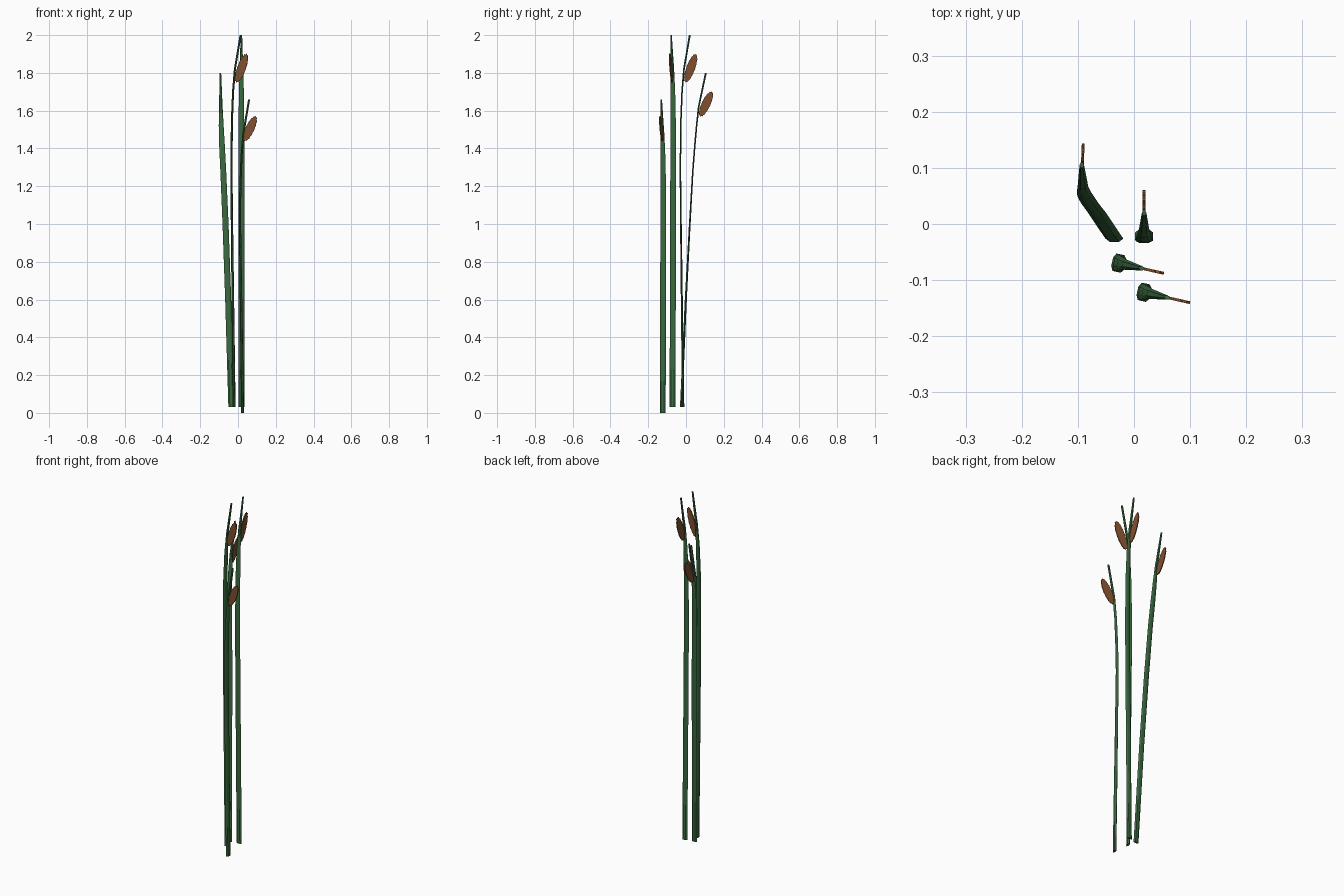
import bpy, bmesh, math
from mathutils import Vector

if "Cube" in bpy.data.objects:
    bpy.data.objects.remove(bpy.data.objects["Cube"])


def material(name, rgb):
    m = bpy.data.materials.new(name)
    m.diffuse_color = (*rgb, 1.0)
    m.use_nodes = True
    m.node_tree.nodes["Principled BSDF"].inputs["Base Color"].default_value = m.diffuse_color
    return m


GREEN = material("reed green", (0.042, 0.140, 0.050))
BROWN = material("seed brown", (0.215, 0.078, 0.027))


def finish(name, bm, mat):
    bmesh.ops.recalc_face_normals(bm, faces=bm.faces)
    me = bpy.data.meshes.new(name)
    bm.to_mesh(me)
    bm.free()
    me.materials.append(mat)
    ob = bpy.data.objects.new(name, me)
    bpy.context.collection.objects.link(ob)
    return ob


def stem(name, path, lean, sizes):
    """Flattened six-sided blade swept along path; lean = horizontal bend direction."""
    side = Vector((-lean.y, lean.x, 0))
    bm = bmesh.new()
    rings = []
    for p, (w, t) in zip(path, sizes):
        section = [(-.5, 0), (-.25, -.5), (.25, -.5), (.5, 0), (.25, .5), (-.25, .5)]
        rings.append([bm.verts.new(Vector(p) + side * (a * w) + lean * (b * t))
                      for a, b in section])
    for r0, r1 in zip(rings, rings[1:]):
        for i in range(6):
            j = (i + 1) % 6
            bm.faces.new((r0[i], r0[j], r1[j], r1[i]))
    bm.faces.new(rings[0])
    bm.faces.new(rings[-1])
    ob = finish(name, bm, GREEN)
    bpy.context.view_layer.objects.active = ob
    ob.select_set(True)
    bpy.ops.object.shade_smooth_by_angle(angle=math.radians(30))
    ob.select_set(False)


def seed_head(name, centre, lean, length, width, tilt):
    """Thin scalloped oval standing in the plane of the bend."""
    t = math.radians(tilt)
    up = lean * math.sin(t) + Vector((0, 0, math.cos(t)))
    out = lean * math.cos(t) - Vector((0, 0, math.sin(t)))
    side = Vector((-lean.y, lean.x, 0))
    bm = bmesh.new()
    n = 48
    outline = []
    for i in range(n):
        a = 2 * math.pi * i / n
        r = 1 + 0.035 * math.cos(a * 16)
        outline.append(Vector(centre) + up * (math.cos(a) * length / 2 * r)
                       + out * (math.sin(a) * width / 2 * r))
    front = [bm.verts.new(p + side * 0.0025) for p in outline]
    back = [bm.verts.new(p - side * 0.0025) for p in outline]
    bm.faces.new(front)
    bm.faces.new(back)
    for i in range(n):
        j = (i + 1) % n
        bm.faces.new((front[i], front[j], back[j], back[i]))
    finish(name, bm, BROWN)


# Upright reeds: bow slightly back, then curve over at the tip
SIZES = [(.032, .012), (.032, .011), (.032, .009), (.031, .008), (.030, .008),
         (.026, .008), (.019, .009), (.008, .010)]
OFFSETS = [.015, .009, .003, .0, .003, .009, .019, .050]
HEIGHTS = [0.03, 0.5, 1.0, 1.3, 1.55, 1.7, 1.82, 2.0]
east = Vector((0.975, -0.22, 0)).normalized()
north = Vector((0, 1, 0))

reeds = [("middle", Vector((-.035, -.068, 0)), east, 2.00, .03, 1.825, .158, 20),
         ("back", Vector((.018, -.030, 0)), north, 2.00, .03, 1.825, .158, 20),
         ("front", Vector((.010, -.120, 0)), east, 1.66, .00, 1.505, .142, 25)]
for name, mid, lean, top, base, seed_z, seed_len, tilt in reeds:
    scale = (top - base) / 1.97
    path = []
    for i, (o, z) in enumerate(zip(OFFSETS, HEIGHTS)):
        # lower half scales with the reed, the curved tip keeps its shape
        h = z - 2.0 + top if i > 3 else base + (z - 0.03) * scale
        if i == 3:
            h = min(h, top - 0.6)
        path.append(mid + lean * o + Vector((0, 0, h)))
    stem(name + "_reed_stem", path, lean, SIZES)
    seed_head(name + "_reed_seed_head", mid + lean * .055 + Vector((0, 0, seed_z)),
              lean, seed_len, .046, tilt)

# Leaning reed at the left
path = [(-.035, -.026, .03), (-.052, -.001, .6), (-.066, .020, 1.0), (-.078, .036, 1.28),
        (-.085, .047, 1.42), (-.089, .056, 1.52), (-.091, .067, 1.62), (-.093, .105, 1.80)]
stem("leaning_reed_stem", path, north, SIZES)
seed_head("leaning_reed_seed_head", (-.092, .106, 1.635),
          Vector((0.04, 1, 0)).normalized(), .142, .046, 25)
